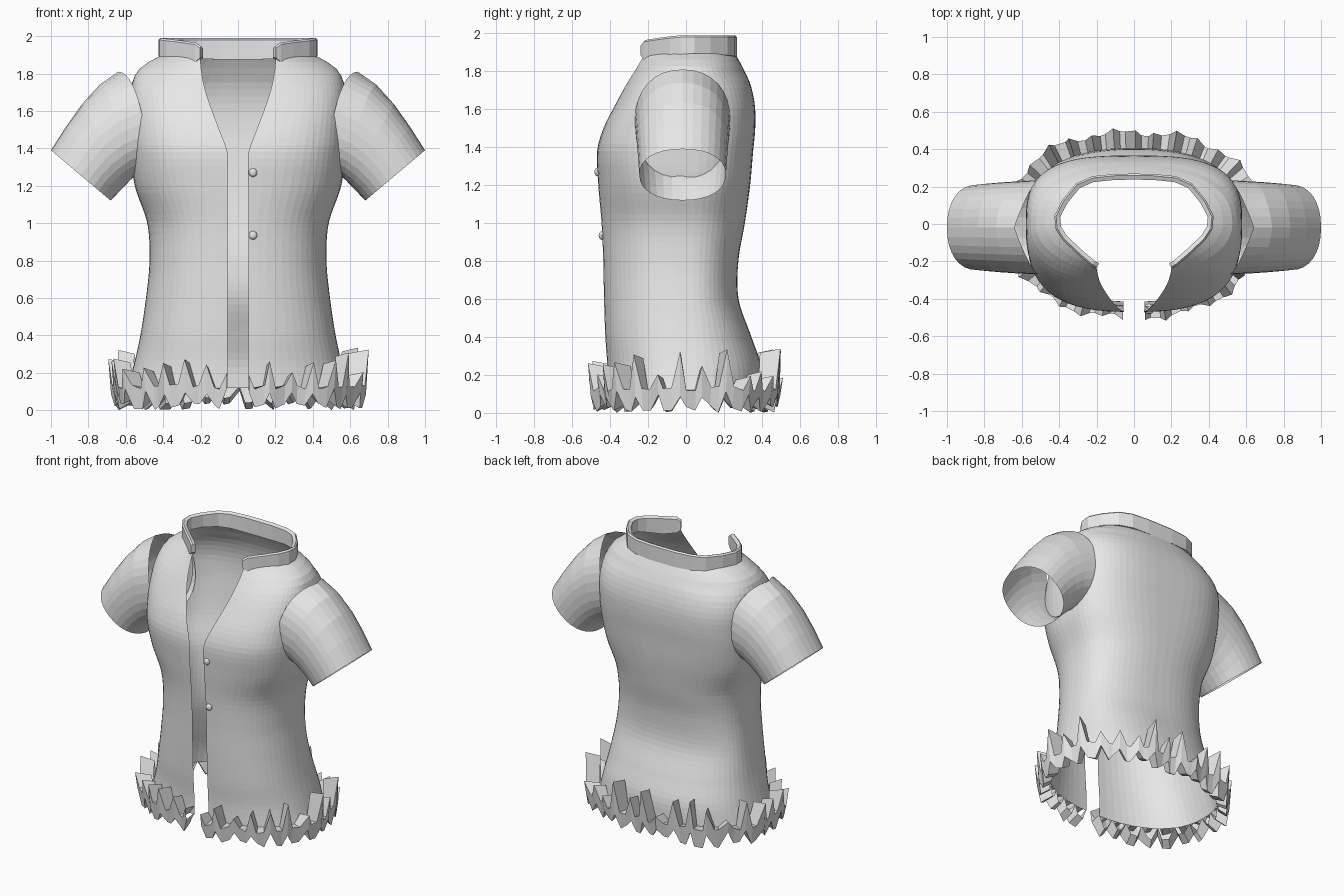
import bpy, bmesh, math, random
from mathutils import Vector

if "Cube" in bpy.data.objects:
    bpy.data.objects.remove(bpy.data.objects["Cube"])
random.seed(4)

grey = bpy.data.materials.new("light grey cloth")
grey.diffuse_color = (0.8, 0.8, 0.8, 1)
grey.use_nodes = True
grey.node_tree.nodes["Principled BSDF"].inputs["Base Color"].default_value = grey.diffuse_color

def make(name, bm):
    bmesh.ops.recalc_face_normals(bm, faces=bm.faces[:])
    me = bpy.data.meshes.new(name)
    bm.to_mesh(me)
    bm.free()
    me.materials.append(grey)
    ob = bpy.data.objects.new(name, me)
    bpy.context.collection.objects.link(ob)
    return ob

def loft(rings, closed=False):
    bm = bmesh.new()
    rows = [[bm.verts.new(p) for p in r] for r in rings]
    n = len(rings[0])
    for a, b in zip(rows, rows[1:]):
        for i in range(n if closed else n - 1):
            j = (i + 1) % n
            bm.faces.new((a[i], a[j], b[j], b[i]))
    return bm

# Torso sections: height, half width, front y, back y, half opening, squareness
SECT = [(0.10, 0.595, -0.415, 0.405, 0.055, 2.3),
        (0.25, 0.555, -0.415, 0.395, 0.055, 2.3),
        (0.40, 0.522, -0.425, 0.345, 0.055, 2.4),
        (0.60, 0.492, -0.432, 0.277, 0.055, 2.4),
        (0.80, 0.473, -0.436, 0.276, 0.055, 2.4),
        (1.00, 0.485, -0.445, 0.310, 0.055, 2.4),
        (1.20, 0.552, -0.462, 0.338, 0.055, 2.6),
        (1.38, 0.572, -0.468, 0.354, 0.057, 2.9),
        (1.50, 0.575, -0.435, 0.365, 0.100, 3.0),
        (1.62, 0.578, -0.375, 0.363, 0.145, 3.0),
        (1.73, 0.570, -0.315, 0.340, 0.180, 2.7),
        (1.81, 0.540, -0.265, 0.305, 0.195, 2.2),
        (1.86, 0.480, -0.235, 0.278, 0.200, 1.8),
        (1.90, 0.405, -0.215, 0.255, 0.200, 1.5)]

def section(z):
    i = max(k for k in range(len(SECT) - 1) if SECT[k][0] <= z + 1e-6)
    p1, p2 = SECT[i], SECT[i + 1]
    p0, p3 = SECT[max(i - 1, 0)], SECT[min(i + 2, len(SECT) - 1)]
    t = (z - p1[0]) / (p2[0] - p1[0])
    out = []
    for k in range(1, 6):
        m1 = (p2[k] - p0[k]) / (p2[0] - p0[0]) * (p2[0] - p1[0])
        m2 = (p3[k] - p1[k]) / (p3[0] - p1[0]) * (p2[0] - p1[0])
        out.append((2*t**3 - 3*t*t + 1) * p1[k] + (t**3 - 2*t*t + t) * m1
                   + (3*t*t - 2*t**3) * p2[k] + (t**3 - t*t) * m2)
    return out

def torso_ring(z, steps=16):
    a, yf, yb, gap, n = section(z)
    m = max(n, 2.4)
    end = math.acos((gap / a) ** (n / 2))
    b = -yf / math.sin(end) ** (2 / n)
    half = []
    for i in range(steps):
        t = end * (1 - i / steps)
        half.append((a * math.cos(t) ** (2 / n), -b * math.sin(t) ** (2 / n), z))
    for i in range(steps):
        t = math.pi / 2 * i / steps
        half.append((a * math.cos(t) ** (2 / m), yb * math.sin(t) ** (2 / m), z))
    return half + [(0, yb, z)] + [(-x, y, h) for x, y, h in reversed(half)]

# Open-fronted torso
make("shirt_body", loft([torso_ring(0.12 + 1.78 * i / 48) for i in range(49)]))

# Short sleeves: lofted between an upper and a lower line
UPPER = [(0.64, 1.81), (0.74, 1.74), (0.835, 1.635), (0.92, 1.515), (1.0, 1.39)]
LOWER = [(0.55, 1.26), (0.58, 1.228), (0.61, 1.195), (0.645, 1.158), (0.68, 1.12)]
for side, name in ((1, "sleeve_left"), (-1, "sleeve_right")):
    rings = []
    for k, (u, l) in enumerate(zip(UPPER, LOWER)):
        half_y = 0.252 - 0.006 * k
        ring = []
        for i in range(32):
            t = 2 * math.pi * i / 32
            c, s = math.cos(t), math.sin(t)
            c = math.copysign(abs(c) ** 0.9, c)
            s = math.copysign(abs(s) ** 0.9, s)
            x = (u[0] + l[0]) / 2 + c * (u[0] - l[0]) / 2
            x -= (0.09, 0.035, 0.01, 0, 0)[k] * abs(s)
            z = (u[1] + l[1]) / 2 + c * (u[1] - l[1]) / 2
            ring.append((side * x, -0.018 + s * half_y, z))
        rings.append(ring)
    make(name, loft(rings, True))

# Stand-up collar band with cut-away front corners: x, y, bottom z, top z
HALF = [(0.195, -0.225, 1.885, 1.945), (0.22, -0.21, 1.86, 1.965),
        (0.29, -0.15, 1.855, 1.975), (0.37, -0.075, 1.875, 1.985),
        (0.405, -0.02, 1.89, 1.99), (0.41, 0.04, 1.895, 1.99),
        (0.37, 0.12, 1.895, 1.99), (0.30, 0.205, 1.885, 1.99),
        (0.22, 0.24, 1.88, 1.99), (0.10, 0.252, 1.875, 1.99)]
path = HALF + [(0, 0.253, 1.875, 1.99)] + [(-x, y, b, t) for x, y, b, t in reversed(HALF)]
rings = []
for i, (x, y, b, t) in enumerate(path):
    p, q = path[max(i - 1, 0)], path[min(i + 1, len(path) - 1)]
    n = Vector((q[1] - p[1], p[0] - q[0])).normalized() * 0.016
    rings.append([(x + n.x, y + n.y, b), (x + n.x, y + n.y, t - 0.01), (x + n.x * 0.4, y + n.y * 0.4, t),
                  (x - n.x, y - n.y, t - 0.01), (x - n.x, y - n.y, b)])
bm = loft(rings, True)
bm.verts.ensure_lookup_table()
bm.faces.new(bm.verts[:5])
bm.faces.new(bm.verts[-5:])
make("collar", bm)

# Ragged hem: a pleated strip with blades above and torn teeth below
base = [Vector(p) for p in torso_ring(0.12, 40)]
dist = [0]
for p, q in zip(base, base[1:]):
    dist.append(dist[-1] + (q - p).length)

def along(f):
    d = f * dist[-1]
    i = max(k for k in range(len(base) - 1) if dist[k] <= d)
    t = (d - dist[i]) / (dist[i + 1] - dist[i])
    tangent = (base[i + 1] - base[i]).normalized()
    return base[i].lerp(base[i + 1], t), Vector((tangent.y, -tangent.x, 0))

TEETH = 30
rings = []
for i in range(TEETH * 3 + 1):
    f = min(max((i + random.uniform(-0.25, 0.25)) / (TEETH * 3), 0), 0.9999)
    p, n = along(f)
    wave = 0.014 * math.sin(f * 2 * math.pi * 10)
    if i % 3 == 0:
        top = random.uniform(0.17, 0.34)
        inner, bottom, low, out = top - 0.02, random.uniform(0.08, 0.12), 0.13, 0.098
    else:
        top = random.uniform(0.11, 0.14)
        inner, bottom, out = 0.12, random.uniform(0.0, 0.04), 0.08
        low = bottom + 0.035
    q = p + n * (out + wave)
    rings.append([(p.x, p.y, inner), (q.x, q.y, top),
                  (q.x - n.x * 0.015, q.y - n.y * 0.015, bottom), (p.x, p.y, low)])
make("ragged_hem", loft(rings))

# Buttons
for i, (y, z) in enumerate(((-0.465, 1.27), (-0.443, 0.935))):
    bm = bmesh.new()
    bmesh.ops.create_uvsphere(bm, u_segments=12, v_segments=8, radius=0.023)
    for v in bm.verts:
        v.co = (v.co.x + 0.08, v.co.y * 0.75 + y, v.co.z + z)
    make("button_%d" % (i + 1), bm)
